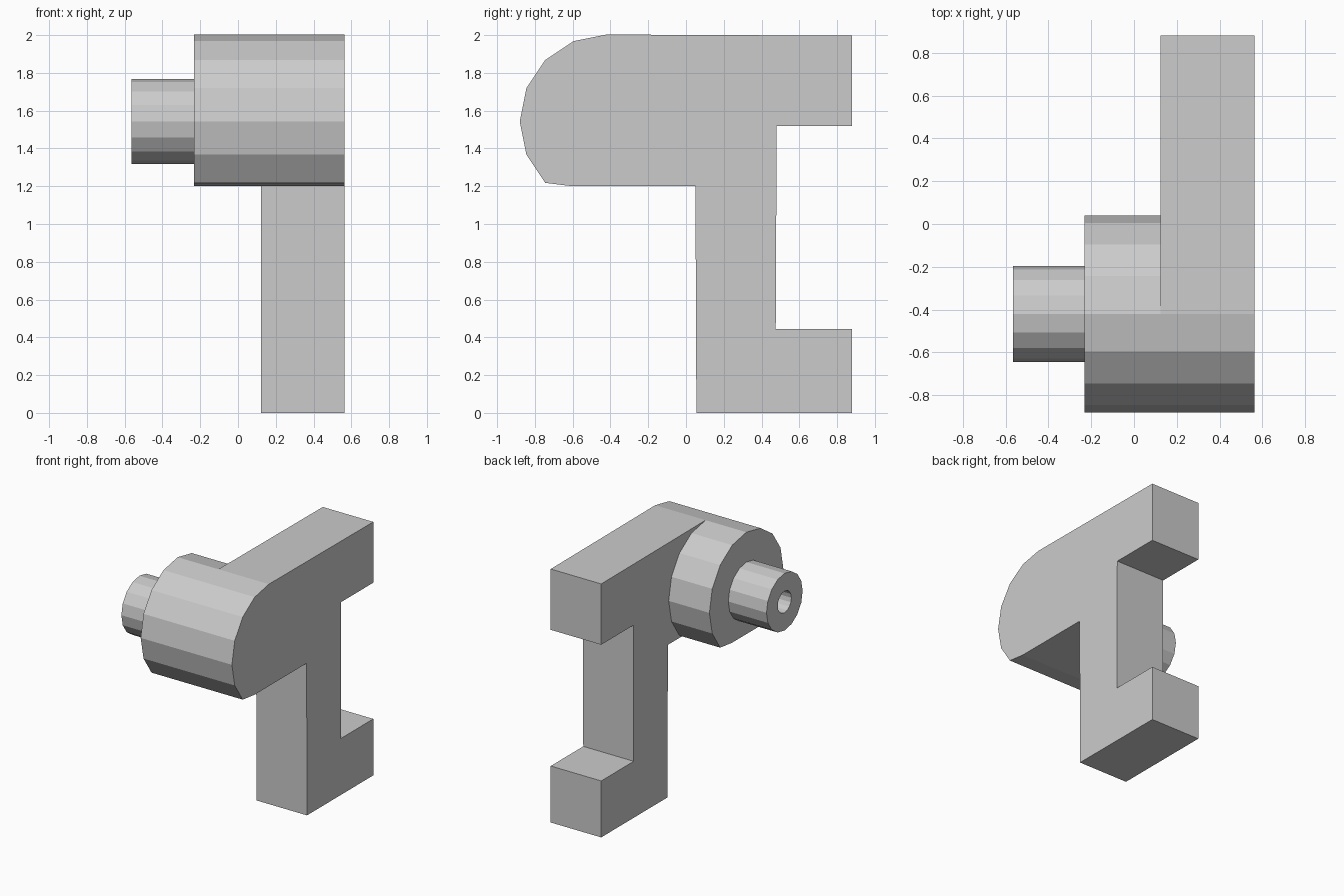
import bpy, bmesh, math

cube = bpy.data.objects.get("Cube")
if cube:
    bpy.data.objects.remove(cube, do_unlink=True)

grey = bpy.data.materials.new("plain grey")
grey.use_nodes = True
grey.diffuse_color = (0.6, 0.6, 0.6, 1)
grey.node_tree.nodes["Principled BSDF"].inputs["Base Color"].default_value = (0.6, 0.6, 0.6, 1)

CY, CZ = -0.42, 1.543      # axis of the round parts
UNDERSIDE = 1.2
SIDES = 16


def circle(radius, floor=0.0):
    """Polygon points in y, z, flattened below the floor height."""
    pts = []
    for i in range(SIDES):
        a = math.tau * i / SIDES
        pts.append((CY + radius * math.cos(a), max(floor, CZ + radius * math.sin(a))))
    return pts


def loft(name, sections, cap_first, cap_last):
    """Skin a run of (x, profile) sections along x."""
    bm = bmesh.new()
    rings = [[bm.verts.new((x, y, z)) for y, z in pts] for x, pts in sections]
    for r, s in zip(rings, rings[1:]):
        for i in range(len(r)):
            j = (i + 1) % len(r)
            bm.faces.new((r[i], r[j], s[j], s[i]))
    if cap_first:
        bm.faces.new(rings[0])
    if cap_last:
        bm.faces.new(rings[-1])
    bmesh.ops.recalc_face_normals(bm, faces=bm.faces)
    mesh = bpy.data.meshes.new(name)
    bm.to_mesh(mesh)
    bm.free()
    mesh.materials.append(grey)
    ob = bpy.data.objects.new(name, mesh)
    bpy.context.collection.objects.link(ob)
    return ob


# Bracket: rounded nose at the front, stepped C shape at the back
boss_profile = circle(0.46, UNDERSIDE)
nose = [p for p in boss_profile if p[0] < CY + 0.01 and p[1] > UNDERSIDE]
bracket = nose + [(-0.6, UNDERSIDE), (0.05, UNDERSIDE), (0.055, 0), (0.88, 0), (0.88, 0.445),
                  (0.475, 0.445), (0.48, 1.518), (0.88, 1.518), (0.88, 1.997)]
loft("bracket_body", [(0.123, bracket), (0.563, bracket)], True, True)

# Round boss with a flattened underside
loft("boss", [(-0.232, boss_profile), (0.123, boss_profile)], True, False)

# Hollow pin: outer wall, end ring, bore wall and bore floor
outer, bore = circle(0.225), circle(0.085)
loft("hollow_pin", [(-0.232, outer), (-0.565, outer), (-0.565, bore), (-0.234, bore)], False, True)
